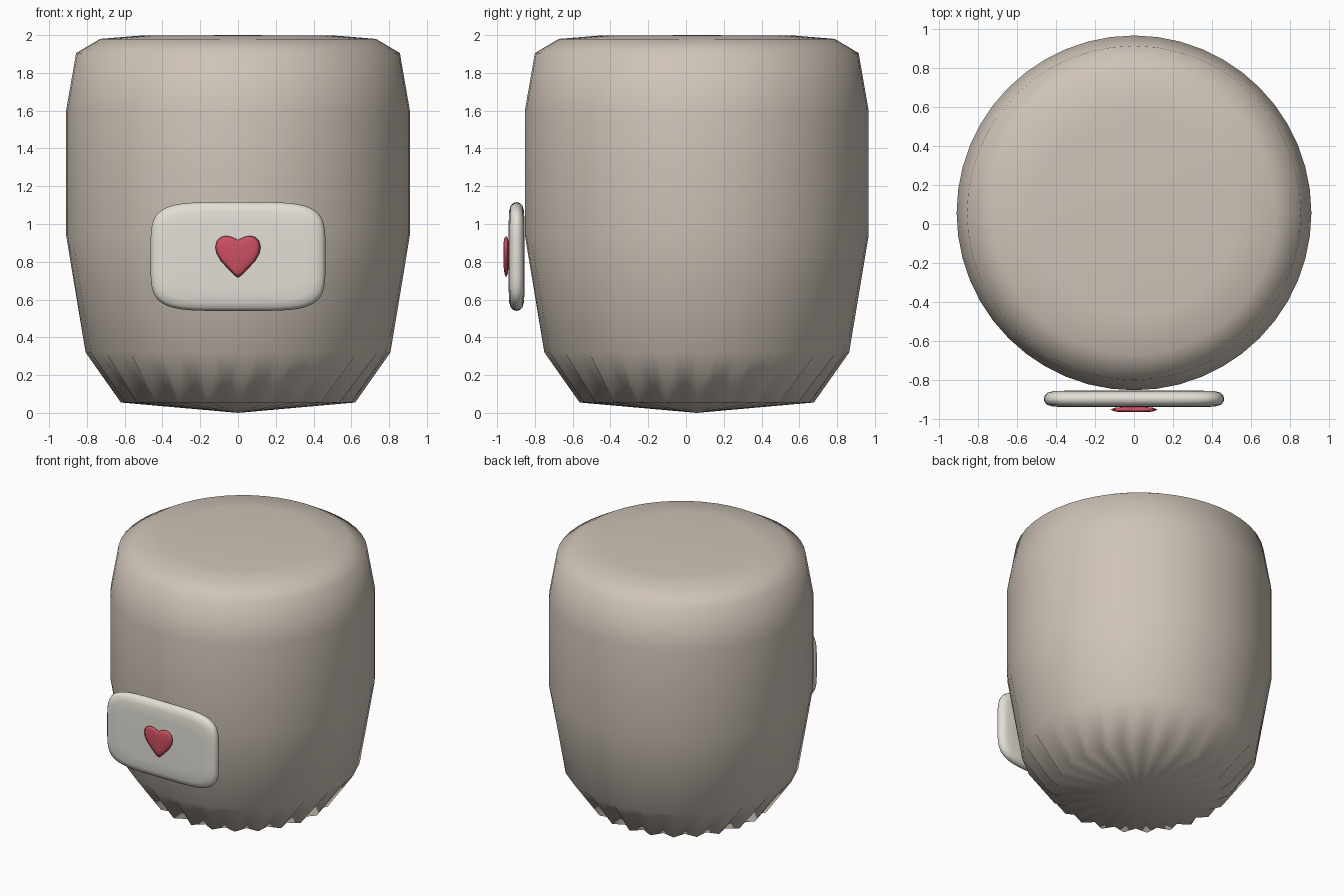
import bpy, bmesh
from math import sin, cos, pi, copysign

if "Cube" in bpy.data.objects:
    bpy.data.objects.remove(bpy.data.objects["Cube"])


def loft(name, rings, start, end, color):
    """Skin a stack of closed rings, close both ends with fans, shade smooth."""
    bm = bmesh.new()
    rows = [[bm.verts.new(p) for p in ring] for ring in rings]
    n = len(rows[0])
    for a, b in zip(rows, rows[1:]):
        for i in range(n):
            j = (i + 1) % n
            bm.faces.new((a[i], a[j], b[j], b[i]))
    for row, tip in ((rows[0], start), (rows[-1], end)):
        c = bm.verts.new(tip)
        for i in range(n):
            bm.faces.new((row[i], row[(i + 1) % n], c))
    bmesh.ops.recalc_face_normals(bm, faces=bm.faces)
    for f in bm.faces:
        f.smooth = True
    me = bpy.data.meshes.new(name)
    bm.to_mesh(me)
    bm.free()
    mat = bpy.data.materials.new(name + "_color")
    mat.diffuse_color = (*color, 1)
    mat.use_nodes = True
    mat.node_tree.nodes["Principled BSDF"].inputs["Base Color"].default_value = mat.diffuse_color
    me.materials.append(mat)
    ob = bpy.data.objects.new(name, me)
    bpy.context.collection.objects.link(ob)
    return ob


# Sack body: revolved profile (ridge radius, groove radius, z) with pleated base
SEG, CY = 48, 0.057
profile = [(0.62, 0.56, 0.055), (0.807, 0.80, 0.32), (0.91, 0.91, 0.94),
           (0.91, 0.91, 1.60), (0.857, 0.857, 1.905), (0.73, 0.73, 1.98),
           (0.52, 0.52, 1.997)]
rings = []
for ridge, groove, z in profile:
    ring = []
    for i in range(SEG):
        r = groove if i % 2 else ridge
        a = 2 * pi * i / SEG
        ring.append((r * cos(a), CY + r * sin(a), z))
    rings.append(ring)
loft("body", rings, (0, CY, 0), (0, CY, 2.0), (0.62, 0.55, 0.48))


def plaque(name, outline, cz, layers, color):
    """Pillow-like plate: outline scaled about (0, cz) at each (inset, y) layer."""
    w = max(x for x, z in outline)
    h = max(abs(z - cz) for x, z in outline)
    rings = [[(x * (1 - d / w), y, cz + (z - cz) * (1 - d / h))
              for x, z in outline] for d, y in layers]
    return loft(name, rings, (0, layers[0][1], cz), (0, layers[-1][1], cz), color)


# Label: rounded superellipse plate in front of the body
def sgnpow(v, p):
    return copysign(abs(v) ** p, v)


label_outline = [(0.463 * sgnpow(cos(2 * pi * i / 64), 2 / 4.7),
                  0.828 + 0.288 * sgnpow(sin(2 * pi * i / 64), 2 / 4.7))
                 for i in range(64)]
front = [(0.12, 0.042), (0.05, 0.04), (0.018, 0.031), (0.004, 0.016)]
layers = ([(d, -0.897 + y) for d, y in front] + [(0, -0.897)]
          + [(d, -0.897 - y) for d, y in reversed(front)])
plaque("label", label_outline, 0.828, layers, (0.76, 0.74, 0.67))

# Heart badge: mirrored half outline, domed on both sides
half = [(0.018, 0.727), (0.05, 0.76), (0.09, 0.803), (0.114, 0.845),
        (0.12, 0.878), (0.112, 0.91), (0.092, 0.93), (0.068, 0.937),
        (0.04, 0.934), (0.018, 0.924)]
heart_outline = ([(0, 0.717)] + half + [(0, 0.916)]
                 + [(-x, z) for x, z in reversed(half)])
heart_layers = [(0.05, -0.94), (0.02, -0.943), (0, -0.953),
                (0.02, -0.961), (0.05, -0.965)]
plaque("heart", heart_outline, 0.855, heart_layers, (0.62, 0.08, 0.12))
